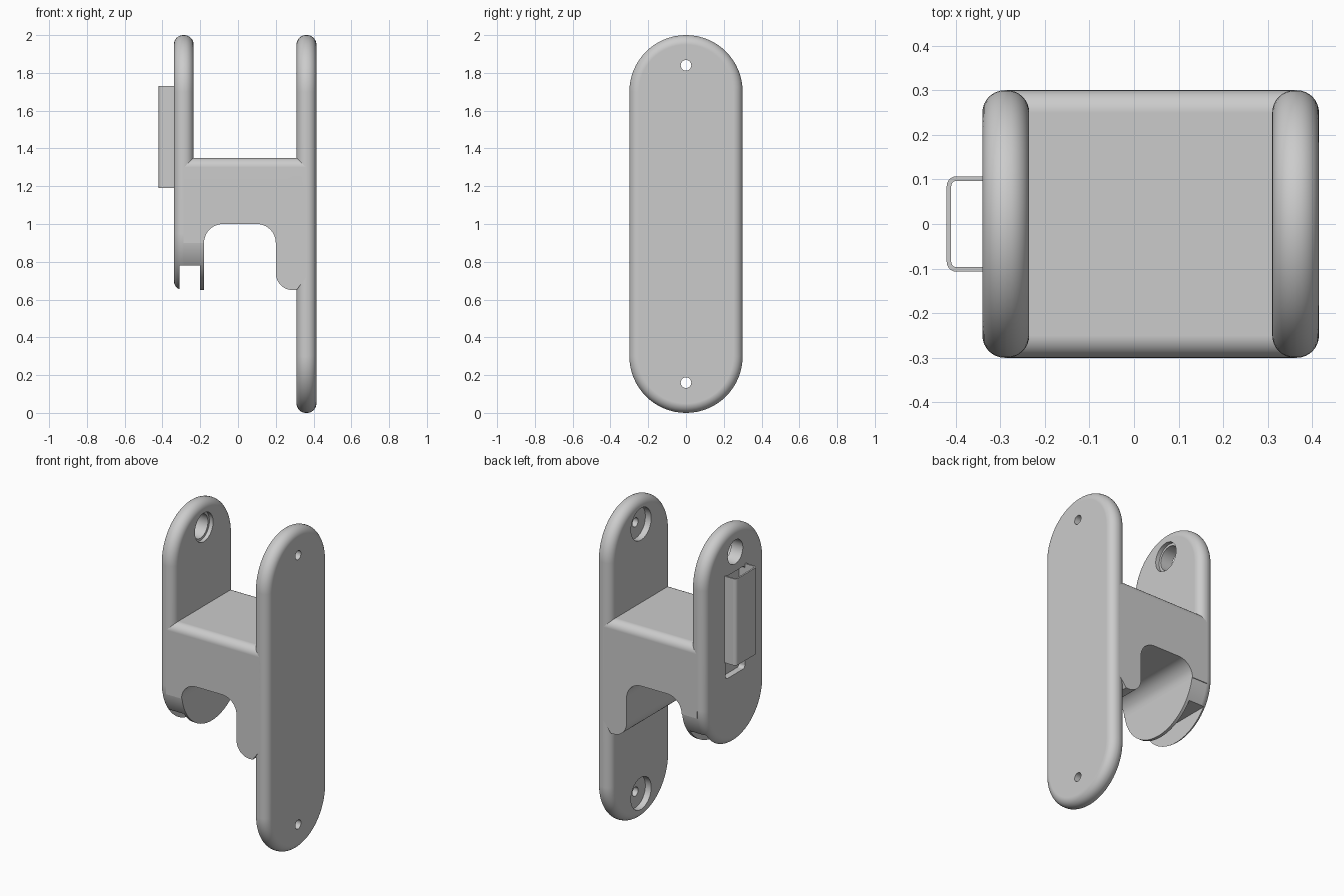
import bpy, bmesh, math
from mathutils import Vector

if "Cube" in bpy.data.objects:
    bpy.data.objects.remove(bpy.data.objects["Cube"])

grey = bpy.data.materials.new("light_grey")
grey.use_nodes = True
COLOUR = (0.6, 0.6, 0.6, 1)
grey.diffuse_color = COLOUR
grey.node_tree.nodes["Principled BSDF"].inputs["Base Color"].default_value = COLOUR


def arc(cx, cy, r, start, end, n=10):
    angles = [math.radians(start + (end - start) * i / n) for i in range(n + 1)]
    return [(cx + r * math.cos(a), cy + r * math.sin(a)) for a in angles]


def prism(name, profile, axis, low, high, bevel=0, pick=None):
    """Extrude a profile along x (profile is y,z), y (x,z) or z (x,y)."""
    place = {"x": lambda p, d: (d, p[0], p[1]),
             "y": lambda p, d: (p[0], d, p[1]),
             "z": lambda p, d: (p[0], p[1], d)}[axis]
    bm = bmesh.new()
    face = bm.faces.new([bm.verts.new(place(p, low)) for p in profile])
    ext = bmesh.ops.extrude_face_region(bm, geom=[face])
    shift = Vector(place((0, 0), high - low))
    bmesh.ops.translate(bm, vec=shift,
                        verts=[g for g in ext["geom"] if isinstance(g, bmesh.types.BMVert)])
    bmesh.ops.recalc_face_normals(bm, faces=bm.faces)
    if bevel:
        edges = [e for e in bm.edges if pick(e.verts[0].co, e.verts[1].co)]
        bmesh.ops.bevel(bm, geom=edges, offset=bevel, segments=8, profile=0.5, affect="EDGES")
    mesh = bpy.data.meshes.new(name)
    bm.to_mesh(mesh)
    bm.free()
    mesh.materials.append(grey)
    obj = bpy.data.objects.new(name, mesh)
    bpy.context.collection.objects.link(obj)
    return obj


def select(obj):
    bpy.ops.object.select_all(action="DESELECT")
    obj.select_set(True)
    bpy.context.view_layer.objects.active = obj


def cut(obj, cutter):
    mod = obj.modifiers.new("cut", "BOOLEAN")
    mod.operation, mod.solver, mod.object = "DIFFERENCE", "EXACT", cutter
    select(obj)
    bpy.ops.object.modifier_apply(modifier=mod.name)
    bpy.data.objects.remove(cutter)


def finish(obj):
    select(obj)
    bpy.ops.object.shade_smooth_by_angle(angle=math.radians(30))
    mod = obj.modifiers.new("even_shading", "WEIGHTED_NORMAL")
    mod.keep_sharp = True


def bore(obj, z, r, low, high):
    cut(obj, prism("bore", arc(0, z, r, 0, 345, 23), "x", low, high))


def box(y, z0, z1, x0, x1):
    return prism("box_cutter", [(-y, z0), (y, z0), (y, z1), (-y, z1)], "x", x0, x1)


def plate(name, bottom, low, high):
    outline = arc(0, 1.7, 0.3, 0, 180, 32) + arc(0, bottom + 0.3, 0.3, 180, 360, 32)
    return prism(name, outline, "x", low, high, 0.05, lambda a, b: abs(a.x - b.x) < 1e-5)


# Long plate with countersunk screw holes
long_plate = plate("long_plate", 0, 0.31, 0.415)
for z in (0.16, 1.84):
    bore(long_plate, z, 0.1, 0.25, 0.35)
    bore(long_plate, z, 0.028, 0.3, 0.5)

# Short plate with stepped hole and recess behind the clip
short_plate = plate("short_plate", 0.65, -0.34, -0.235)
bore(short_plate, 1.84, 0.09, -0.26, -0.2)
bore(short_plate, 1.84, 0.075, -0.4, -0.2)
recess = (arc(0.075, 1.7, 0.02, 0, 90, 4) + arc(-0.075, 1.7, 0.02, 90, 180, 4)
          + arc(-0.075, 1.1, 0.02, 180, 270, 4) + arc(0.075, 1.1, 0.02, 270, 360, 4))
cut(short_plate, prism("recess_cutter", recess, "x", -0.4, -0.3))

# Bridge block with the arch and the short rounded leg
block = ([(-0.2875, 1.35), (-0.2875, 0.9)] + arc(-0.08, 0.9, 0.1, 180, 90)
         + arc(0.1, 0.9, 0.1, 90, 0) + arc(0.29, 0.74, 0.09, 180, 270)
         + [(0.31, 0.65), (0.3625, 0.72), (0.3625, 1.35)])
bridge = prism("bridge_block", block, "y", -0.3, 0.3, 0.05,
               lambda a, b: min(a.z, b.z) > 1.34 and abs(a.y - b.y) < 1e-5)

# Round-bottomed leg beside the short plate
leg = prism("round_leg", arc(0, 0.95, 0.3, 180, 360, 32) + [(0.3, 1.2), (-0.3, 1.2)],
            "x", -0.2875, -0.18)

# Slot open at the bottom of the leg and plate
for part in (short_plate, leg):
    cut(part, box(0.4, 0.5, 0.78, -0.31, -0.2))

# Thin channel clip on the outer face
outer = ([(-0.33, -0.107)] + arc(-0.398, -0.085, 0.022, 270, 180, 5)
         + arc(-0.398, 0.085, 0.022, 180, 90, 5) + [(-0.33, 0.107)])
inner = ([(-0.33, 0.097)] + arc(-0.398, 0.085, 0.012, 90, 180, 5)
         + arc(-0.398, -0.085, 0.012, 180, 270, 5) + [(-0.33, -0.097)])
clip = prism("channel_clip", outer + inner, "z", 1.19, 1.73)

for part in (long_plate, short_plate, bridge, leg, clip):
    finish(part)
